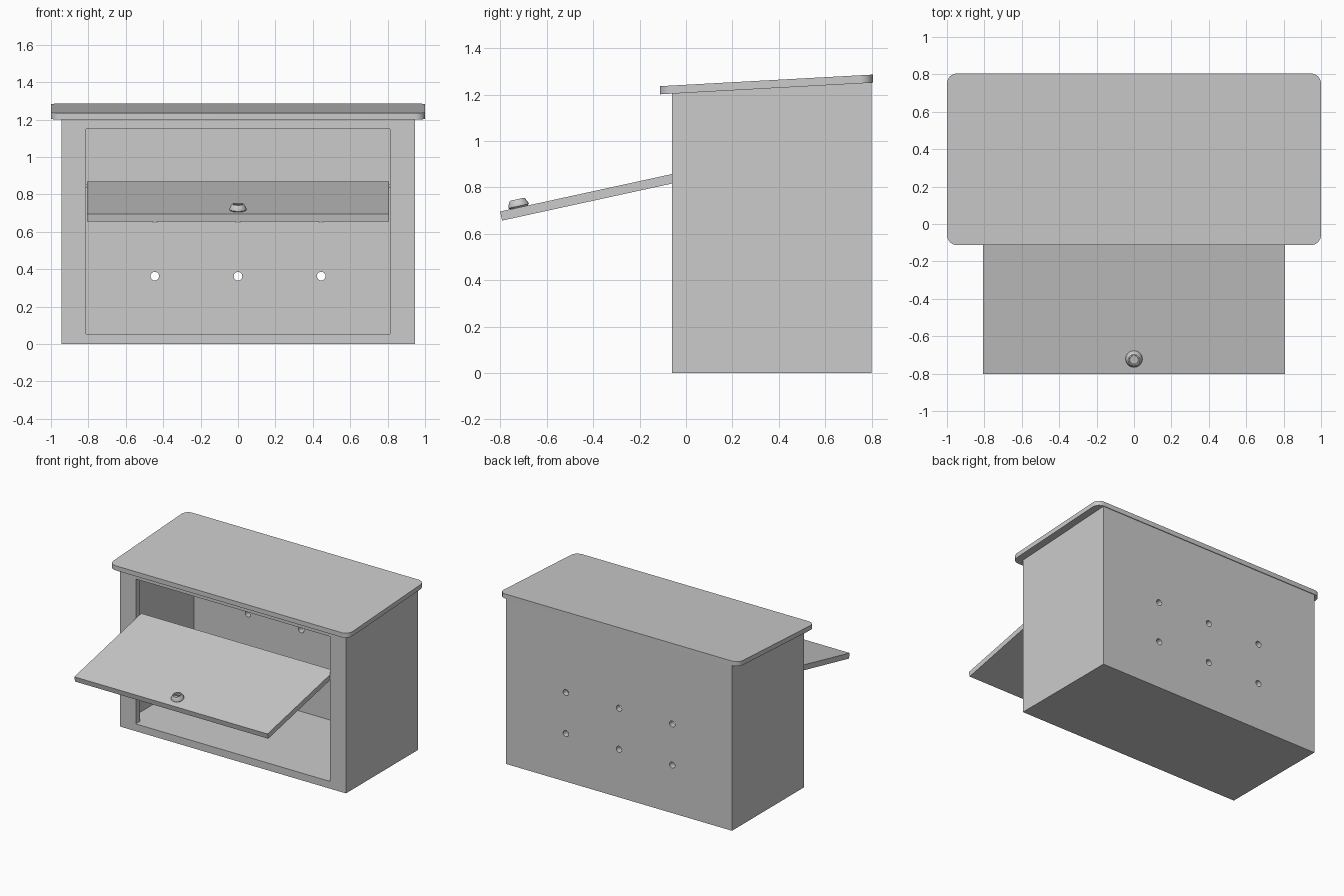
import bpy, bmesh, math
from mathutils import Matrix

if "Cube" in bpy.data.objects:
    bpy.data.objects.remove(bpy.data.objects["Cube"])


def finish(name, bm):
    bmesh.ops.recalc_face_normals(bm, faces=bm.faces[:])
    me = bpy.data.meshes.new(name)
    bm.to_mesh(me)
    bm.free()
    ob = bpy.data.objects.new(name, me)
    bpy.context.collection.objects.link(ob)
    return ob


def smooth(ob, angle=35):
    bpy.ops.object.select_all(action='DESELECT')
    ob.select_set(True)
    bpy.context.view_layer.objects.active = ob
    bpy.ops.object.shade_smooth_by_angle(angle=math.radians(angle))


def box(name, x, y, z):
    bm = bmesh.new()
    bmesh.ops.create_cube(bm, size=1)
    for v in bm.verts:
        v.co = [lo + (c + 0.5) * (hi - lo) for c, (lo, hi) in zip(v.co, (x, y, z))]
    return finish(name, bm)


def rod(name, loc, radius, length, axis, segments=24):
    bm = bmesh.new()
    bmesh.ops.create_cone(bm, cap_ends=True, segments=segments, radius1=radius,
                          radius2=radius, depth=length)
    rot = Matrix.Rotation(math.pi / 2, 4, axis)
    bmesh.ops.transform(bm, matrix=Matrix.Translation(loc) @ rot, verts=bm.verts)
    return finish(name, bm)


def cut(ob, cutter):
    mod = ob.modifiers.new("cut", 'BOOLEAN')
    mod.operation = 'DIFFERENCE'
    mod.solver = 'EXACT'
    mod.object = cutter
    bpy.context.view_layer.objects.active = ob
    bpy.ops.object.modifier_apply(modifier=mod.name)
    bpy.data.objects.remove(cutter)


def roof_underside(y):
    return 1.207 + 0.0545 * y


# Case with sloping top
HALF_W, FRONT, BACK = 0.945, -0.06, 0.80
case = box("case", (-HALF_W, HALF_W), (FRONT, BACK), (0, 1))
for v in case.data.vertices:
    if v.co.z > 0.5:
        v.co.z = roof_underside(v.co.y)

# Hollow interior, front opening and the two rows of back holes
cut(case, box("cavity", (-0.897, 0.897), (-0.012, 0.755), (0.055, 1.4)))
cut(case, box("opening", (-0.813, 0.813), (-0.2, 0.1), (0.055, 1.15)))
for z in (0.363, 0.673):
    for x in (-0.445, 0, 0.445):
        cut(case, rod("hole", (x, 0.78, z), 0.023, 0.2, 'X'))
smooth(case)

# Roof plate: rounded corners, sheared to follow the slope
roof = box("roof", (-1, 1), (-0.113, 0.805), (0, 0.035))
bm = bmesh.new()
bm.from_mesh(roof.data)
corners = [e for e in bm.edges if abs(e.verts[0].co.z - e.verts[1].co.z) > 0.01]
bmesh.ops.bevel(bm, geom=corners, offset=0.055, segments=8, profile=0.5, affect='EDGES')
for v in bm.verts:
    v.co.z += roof_underside(v.co.y)
bm.to_mesh(roof.data)
bm.free()
smooth(roof)

# Door frame of reference: origin at rear top edge, -y down the slope
SLOPE = math.atan(0.218)
door_space = Matrix.Translation((0, -0.002, 0.87)) @ Matrix.Rotation(SLOPE, 4, 'X')

door = box("door", (-0.808, 0.808), (-0.818, 0), (-0.04, 0))
door.data.transform(door_space)

# Hinge pins at both sides of the door
for side, label in ((-1, "left"), (1, "right")):
    pin = rod("hinge_pin_" + label, (side * 0.806, -0.022, -0.02), 0.01, 0.02, 'Y', 16)
    pin.data.transform(door_space)
    smooth(pin)

# Lock knob turned from a profile, with a recessed face
profile = [(0, 0), (0.039, 0), (0.045, 0.006), (0.044, 0.014), (0.034, 0.033),
           (0.031, 0.036), (0.025, 0.036), (0.023, 0.029), (0, 0.029)]
bm = bmesh.new()
verts = [bm.verts.new((r, 0, z)) for r, z in profile]
edges = [bm.edges.new(pair) for pair in zip(verts, verts[1:])]
bmesh.ops.spin(bm, geom=verts + edges, cent=(0, 0, 0), axis=(0, 0, 1),
               angle=math.tau, steps=32)
bmesh.ops.remove_doubles(bm, verts=bm.verts[:], dist=1e-5)
knob = finish("lock_knob", bm)

# Key bar across the lock face
bar = box("lock_key_bar", (-0.02, 0.02), (-0.005, 0.005), (0.027, 0.036))
for ob in (knob, bar):
    ob.data.transform(door_space @ Matrix.Translation((0, -0.735, 0)))
smooth(knob)
